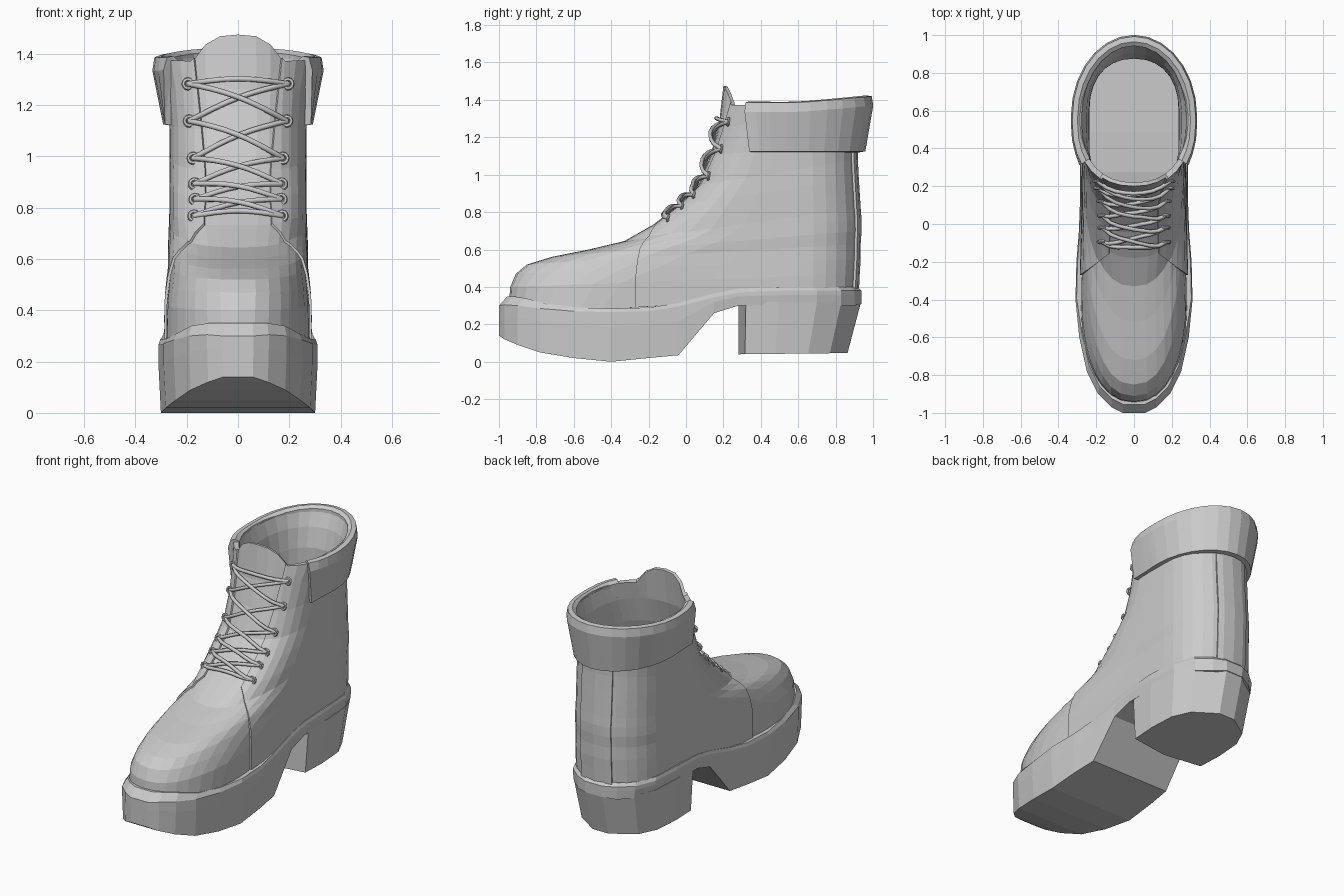
import bpy, bmesh, math
from mathutils import Vector
from mathutils.bvhtree import BVHTree

if "Cube" in bpy.data.objects:
    bpy.data.objects.remove(bpy.data.objects["Cube"])


def add_object(name, bm, thickness=0, offset=1):
    mesh = bpy.data.meshes.new(name)
    bm.to_mesh(mesh)
    ob = bpy.data.objects.new(name, mesh)
    bpy.context.collection.objects.link(ob)
    if thickness:
        mod = ob.modifiers.new("Thickness", 'SOLIDIFY')
        mod.thickness, mod.offset = thickness, offset
    return ob


def loft(rows, caps=True):
    """Skin a list of closed sections."""
    bm = bmesh.new()
    vs = [[bm.verts.new(p) for p in row] for row in rows]
    n = len(rows[0])
    for a, b in zip(vs, vs[1:]):
        for i in range(n):
            j = (i + 1) % n
            bm.faces.new((a[i], a[j], b[j], b[i]))
    for v in (vs[0], vs[-1]) if caps else ():
        if n % 2:
            bm.faces.new(v)
        else:                           # cap bent ends with a strip of quads
            for i in range(n // 2 - 1):
                bm.faces.new((v[i], v[n - 1 - i], v[n - 2 - i], v[i + 1]))
    if caps:
        bmesh.ops.recalc_face_normals(bm, faces=bm.faces)
    return bm


def ring(yf, zf, yb, zb, w, yc, n, yc2=.6, e=.9, d=0):
    """Boot-shaped closed section: rounded front, straight sides, rounded heel."""
    half = []
    for i in range(9):
        t = math.pi / 2 * i / 8
        c, s = max(math.cos(t), 0) ** (2 / n), math.sin(t) ** (2 / n)
        half.append(((w + d) * s, yc - (yc - yf + d) * c))
    half.append((w + d, (yc + yc2) / 2))
    for i in range(8):
        t = math.pi / 2 * i / 7
        c, s = max(math.cos(t), 0) ** e, math.sin(t) ** e
        half.append(((w + d) * c, yc2 + (yb + d - yc2) * s))
    pts = half + [(-x, y) for x, y in half[-2:0:-1]]
    return [Vector((x, y, zf + (zb - zf) * (y - yf) / (yb - yf))) for x, y in pts]


# Upper: front y/z, back y/z, half width, side start, squareness (side end, heel roundness)
RINGS = [
    (-.95, .25, .90, .36, .28, -.45, 2.2),
    (-.94, .40, .905, .47, .278, -.35, 2.3),
    (-.91, .47, .91, .55, .272, -.15, 2.4),
    (-.85, .52, .91, .63, .265, 0, 2.4),
    (-.72, .56, .915, .70, .262, .15, 2.4),
    (-.52, .60, .915, .76, .26, .25, 2.3),
    (-.33, .645, .91, .82, .258, .30, 2.4),
    (-.18, .73, .905, .90, .258, .35, 2.7),
    (-.045, .83, .90, .98, .258, .38, 2.7),
    (.065, .94, .895, 1.08, .256, .42, 2.6),
    (.13, 1.10, .895, 1.18, .258, .47, 2.6),
    (.175, 1.26, .925, 1.30, .272, .50, 2.5, .58, .95),
    (.20, 1.37, .965, 1.39, .298, .53, 2.25, .57, 1)]
rows = [ring(*r) for r in RINGS]
for k, row in enumerate(rows[:4]):      # narrower waist and heel
    for p in row:
        p.x *= 1 - (.07 - .015 * k) * min(1, max(0, (p.y + .2) / .5))
for p in rows[-1]:                      # raised tongue tip
    if p.y < .4 and abs(p.x) < .185:
        p.z = 1.475 - .11 * (abs(p.x) / .18) ** 3
hull = loft(rows, caps=False)
add_object("vamp_and_tongue", hull, .02, -1)
bvh = BVHTree.FromBMesh(hull)


def panel(name, planes, thickness):
    """Leather overlay: the part of the upper in front of every plane."""
    bm = hull.copy()
    for co, no in planes:
        bmesh.ops.bisect_plane(bm, geom=bm.verts[:] + bm.edges[:] + bm.faces[:],
                               plane_co=co, plane_no=no, clear_inner=True)
    add_object(name, bm, thickness)


# Side quarters and back strip
for s, side in ((1, "right"), (-1, "left")):
    panel(side + "_quarter", [((s * .13, -.16, .73), (s, .15, -.15)), ((0, 0, 0), (s, 0, 0)),
                              ((s * .15, -.17, .73), (s * .8, 1, 0)),
                              ((0, 0, 1.4), (0, 0, -1))], .01)
panel("back_strip", [((.1, 0, 0), (-1, 0, 0)), ((-.1, 0, 0), (1, 0, 0)),
                     ((0, .7, 0), (0, 1, 0)), ((0, 0, 1.15), (0, 0, -1))], .024)

# Folded collar, open at the front
base = ring(*RINGS[-1])
keep = [i for i, p in enumerate(base) if p.y > .3]
PROFILE = [(-.024, 1.3), (-.022, 1.385), (0, 1.4), (.028, 1.395),
           (.036, 1.345), (-.006, 1.125), (-.035, 1.12), (-.03, 1.2)]
MIN_X = [0, 0, 0, 0, .29, .285, .25, .25]      # keeps the front flaps outside the shaft
offset_rings = [(ring(*RINGS[-1], d=d), z) for d, z in PROFILE]
sections = []
for i in keep:
    y0 = base[i].y
    lift = .025 * max(0, (y0 - .6) / .36) - .01 * math.sin(math.pi * min(1, y0))
    section = []
    for (r, z), mx in zip(offset_rings, MIN_X):
        x = r[i].x if y0 > .5 else math.copysign(max(abs(r[i].x), mx), r[i].x)
        section.append((x, r[i].y, z + (lift if z > 1.25 else 0)))
    sections.append(section)
add_object("collar", loft(sections))

# Platform sole: y, half width, bottom z, top z, lip height
SOLE = [(-1, .06, .14, .30, .05), (-.97, .12, .12, .305, .045), (-.9, .19, .09, .30, .04),
        (-.78, .25, .05, .285, .025), (-.6, .29, .02, .27, .02), (-.4, .31, 0, .265, .02),
        (-.2, .305, .02, .27, .02), (-.04, .292, .035, .295, .02), (.15, .285, .26, .345, .02),
        (.28, .285, .30, .37, .02), (.5, .288, .30, .38, .02), (.7, .275, .30, .38, .02),
        (.83, .22, .30, .38, .02), (.9, .14, .30, .38, .02), (.937, .06, .31, .38, .02)]
sections = []
for y, w, b, t, lip in SOLE:
    k = .955 if y < -.5 else .98
    right = [(w * .97, y, b), (w, y, b + .7 * (t - b)), (w, y, t), (w * k, y * k, t + lip)]
    sections.append(right + [(-x, yy, z) for x, yy, z in right[::-1]])
add_object("platform_sole", loft(sections))

# Block heel, tapering to the ground
HEEL = [(0, .28), (.275, .32), (.285, .5), (.273, .7), (.215, .83), (.06, .936)]
outline = HEEL + [(-x, y) for x, y in HEEL[:0:-1]]
add_object("block_heel", loft([
    [(x * .93, .28 + (y - .28) * .89, .04 + .01 * (y - .28)) for x, y in outline],
    [(x, y, .32) for x, y in outline]]))


def on_front(x, z, lift):
    """Point lifted off the front of the upper, and a forward-leaning normal."""
    hit, normal, _, _ = bvh.ray_cast(Vector((x, -2, z)), Vector((0, 1, 0)))
    normal = (normal + Vector((0, -.7, .1))).normalized()
    return hit + normal * lift, normal


# Eyelets
LEVELS = [.765, .83, .89, .99, 1.135, 1.28]
EYES = [.172, .168, .17, .175, .19, .195]
for k, (z, x) in enumerate(zip(LEVELS, EYES)):
    for s in (1, -1):
        p, nrm = on_front(s * x, z, .02)
        bpy.ops.mesh.primitive_torus_add(
            major_radius=.018, minor_radius=.008, major_segments=12, minor_segments=6,
            location=p, rotation=nrm.to_track_quat('Z', 'Y').to_euler())
        bpy.context.object.name = f"eyelet_{k}_{'right' if s > 0 else 'left'}"

# Laces: bars at both ends, crosses between
curve = bpy.data.curves.new("laces", 'CURVE')
curve.dimensions, curve.bevel_depth, curve.bevel_resolution = '3D', .011, 1
curve.use_fill_caps = True


def lace(a, b, lift):
    sp = curve.splines.new('POLY')
    sp.points.add(8)
    for i, pt in enumerate(sp.points):
        t = i / 8
        x, z = a[0] + (b[0] - a[0]) * t, a[1] + (b[1] - a[1]) * t
        z += .02 * math.sin(math.pi * t)
        p, _ = on_front(x, z, .018 + lift * math.sin(math.pi * t) ** .5)
        pt.co = (*p, 1)


eye = list(zip(EYES, LEVELS))
for k in (0, 5):
    lace((-eye[k][0], eye[k][1]), eye[k], 0)
for (x0, z0), (x1, z1) in zip(eye, eye[1:]):
    lace((-x0, z0), (x1, z1), -.004)
    lace((x0, z0), (-x1, z1), .016)
bpy.context.collection.objects.link(bpy.data.objects.new("laces", curve))
hull.free()
